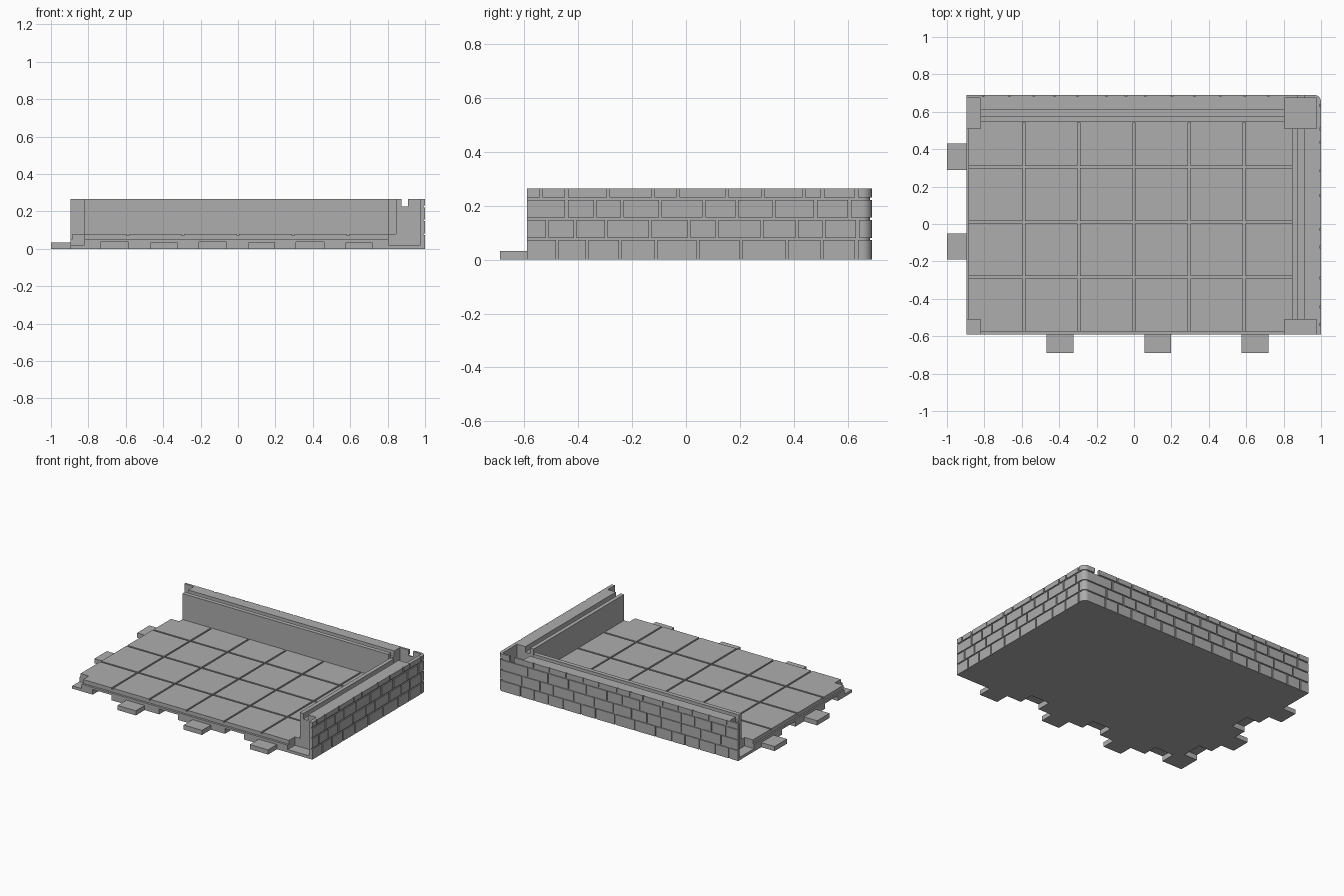
import bpy, bmesh, math, random
from mathutils import Vector

if "Cube" in bpy.data.objects:
    bpy.data.objects.remove(bpy.data.objects["Cube"])

random.seed(4)
stone = bpy.data.materials.new("grey stone")
stone.diffuse_color = (0.42, 0.42, 0.42, 1)
stone.use_nodes = True
stone.node_tree.nodes["Principled BSDF"].inputs["Base Color"].default_value = stone.diffuse_color

X0, X1, Y0, Y1, H = -0.895, 1.0, -0.59, 0.69, 0.265   # outer block
R, RELIEF = 0.036, 0.007                              # corner radius, brick relief
FLOOR, IN_X, IN_Y = 0.08, 0.845, 0.545                # floor level and inner wall faces


def new_object(name, bm):
    bmesh.ops.recalc_face_normals(bm, faces=bm.faces)
    mesh = bpy.data.meshes.new(name)
    bm.to_mesh(mesh)
    bm.free()
    mesh.materials.append(stone)
    obj = bpy.data.objects.new(name, mesh)
    bpy.context.collection.objects.link(obj)
    return obj


def add_prism(bm, outline, z0, z1):
    low = [bm.verts.new((p[0], p[1], z0)) for p in outline]
    top = [bm.verts.new((p[0], p[1], z1)) for p in outline]
    bm.faces.new(low[::-1])
    bm.faces.new(top)
    for i in range(len(low)):
        j = (i + 1) % len(low)
        bm.faces.new((low[i], low[j], top[j], top[i]))


def box(name, x0, x1, y0, y1, z0, z1):
    bm = bmesh.new()
    add_prism(bm, [(x0, y0), (x1, y0), (x1, y1), (x0, y1)], z0, z1)
    return new_object(name, bm)


def smooth(obj):
    bpy.ops.object.select_all(action='DESELECT')
    obj.select_set(True)
    bpy.context.view_layer.objects.active = obj
    bpy.ops.object.shade_smooth_by_angle(angle=math.radians(30))


# Path round the outer faces: along the back wall, round the corner, down the right wall
BACK = X1 - R - X0
ARC = R * math.pi / 2
TOTAL = BACK + ARC + (Y1 - R - Y0)


def path_point(s, inset):
    if s <= BACK:
        return Vector((X0 + s, Y1 - inset))
    if s >= BACK + ARC:
        return Vector((X1 - inset, Y1 - R - (s - BACK - ARC)))
    a = math.pi / 2 - (s - BACK) / R
    r = R - inset
    return Vector((X1 - R + r * math.cos(a), Y1 - R + r * math.sin(a)))


def samples(s0, s1):
    arc = [BACK + ARC * i / 8 for i in range(9)]
    return [s0] + [s for s in arc if s0 < s < s1] + [s1]


def right_s(y):
    return BACK + ARC + (Y1 - R - y)


# Solid core with a rounded back right corner
bm = bmesh.new()
outline = [path_point(s, RELIEF) for s in samples(0, TOTAL)] + [(X0, Y0)]
add_prism(bm, outline, 0, H)
body = new_object("base_and_walls", bm)

cuts = [
    (-2, IN_X, -2, IN_Y, FLOOR, 1),                   # room
    (-2, X0 + 0.01, -2, IN_Y, 0.052, 1),              # left floor lip
    (-2, IN_X, -2, Y0 + 0.015, 0.052, 1),             # front floor lip
    (0.873, 0.91, -2, 2, 0.225, 1),                   # right wall top channel
    (-2, 0.85, 0.575, 0.61, 0.225, 1),                # back wall top channel
    (-2, -0.82, 0.51, 0.675, 0.02, 1),                # corner pockets
    (-2, -0.82, -2, -0.51, 0.02, 1),
    (0.805, 0.975, -2, -0.51, 0.02, 1),
    (0.805, 0.975, 0.51, 0.675, 0.02, 1),
]
# Connector sockets along the front and left edges
cuts += [(x - 0.074, x + 0.074, -2, Y0 + 0.105, -1, 0.037) for x in (-0.66, -0.135, 0.385)]
cuts += [(-2, X0 + 0.105, y - 0.074, y + 0.074, -1, 0.037) for y in (-0.36, 0.12)]
# Floor tile joints
G = 0.006
cuts += [(x - G, x + G, -2, IN_Y - 0.001, FLOOR - 0.01, FLOOR + 0.01)
         for x in (-0.59, -0.295, 0.0, 0.295, 0.59)]
cuts += [(-2, IN_X - 0.001, y - G, y + G, FLOOR - 0.01, FLOOR + 0.01)
         for y in (-0.285, 0.01, 0.305)]

bpy.context.view_layer.objects.active = body
for c in cuts:
    cutter = box("cutter", *c)
    cutter.hide_render = True
    mod = body.modifiers.new("cut", 'BOOLEAN')
    mod.operation, mod.solver, mod.object = 'DIFFERENCE', 'EXACT', cutter
    bpy.ops.object.modifier_apply(modifier=mod.name)
    bpy.data.objects.remove(cutter, do_unlink=True)
smooth(body)

# Connector tabs
for x in (-0.395, 0.127, 0.648):
    box("front_tab", x - 0.072, x + 0.072, -0.69, Y0 + 0.01, 0, 0.033)
for y in (-0.12, 0.36):
    box("left_tab", -1.0, X0 + 0.01, y - 0.07, y + 0.07, 0, 0.033)

# Brick courses: height range and the joint positions on the right wall
courses = [
    (0.0, 0.073, (0.633, 0.504, 0.374, 0.204, 0.044, -0.111, -0.244, -0.367, -0.478)),
    (0.081, 0.148, (0.637, 0.511, 0.411, 0.281, 0.115, 0.011, -0.133, -0.296, -0.411, -0.515)),
    (0.156, 0.222, (0.607, 0.481, 0.326, 0.189, 0.067, -0.096, -0.237, -0.337, -0.444)),
    (0.231, H, (0.633, 0.507, 0.437, 0.285, 0.152, -0.03, -0.122, -0.289, -0.444, -0.537)),
]
GAP = 0.005
for row, (z0, z1, right) in enumerate(courses):
    gaps = []
    s = random.uniform(0.05, 0.14)
    while s < BACK - 0.14:
        gaps.append((s - GAP, s + GAP))
        s += random.uniform(0.1, 0.17)
    if row == 3:                                      # channel breaks through the top course
        gaps.append((0.873 - X0, 0.91 - X0))
    gaps += [(right_s(y) - GAP, right_s(y) + GAP) for y in right]
    bm = bmesh.new()
    start = 0
    for a, b in gaps + [(TOTAL, TOTAL)]:
        ss = samples(start, a)
        ring = [path_point(t, 0) for t in ss] + [path_point(t, RELIEF + 0.003) for t in reversed(ss)]
        add_prism(bm, ring, z0, z1)
        start = b
    smooth(new_object("brick_course", bm))
